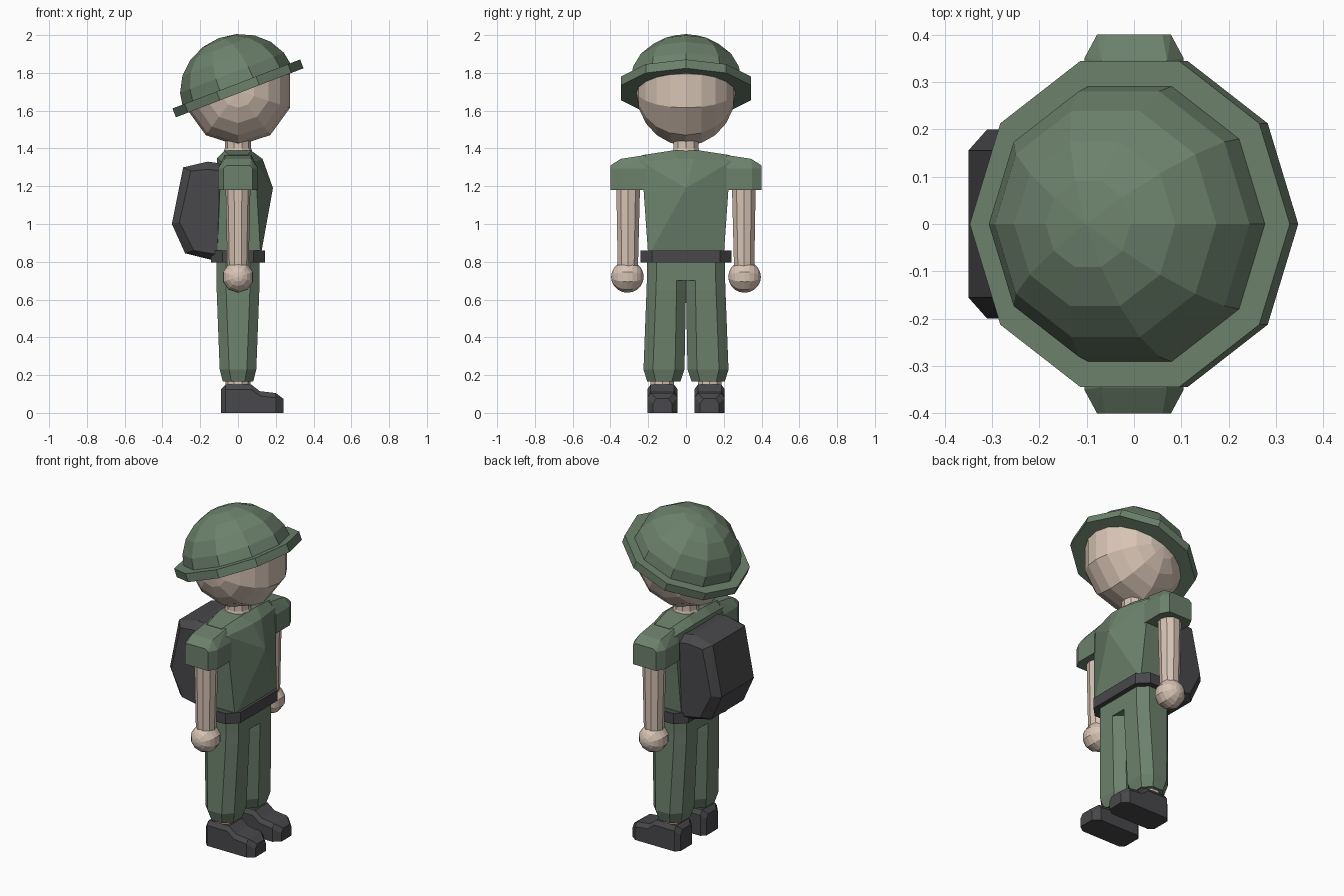
import bpy, bmesh, math
from mathutils import Matrix

if "Cube" in bpy.data.objects:
    bpy.data.objects.remove(bpy.data.objects["Cube"])


def material(name, rgb):
    m = bpy.data.materials.new(name)
    m.diffuse_color = (*rgb, 1)
    m.use_nodes = True
    m.node_tree.nodes["Principled BSDF"].inputs["Base Color"].default_value = m.diffuse_color
    return m


GREEN = material("green_cloth", (0.15, 0.22, 0.15))
SKIN = material("skin", (0.68, 0.55, 0.46))
DARK = material("dark_leather", (0.065, 0.065, 0.07))


def finish(name, bm, mat):
    bmesh.ops.recalc_face_normals(bm, faces=bm.faces)
    me = bpy.data.meshes.new(name)
    bm.to_mesh(me)
    bm.free()
    me.materials.append(mat)
    ob = bpy.data.objects.new(name, me)
    bpy.context.collection.objects.link(ob)
    return ob


def hull(name, pts, mat):
    bm = bmesh.new()
    for p in pts:
        bm.verts.new(p)
    res = bmesh.ops.convex_hull(bm, input=bm.verts)
    loose = [v for v in bm.verts if not v.link_faces]
    bmesh.ops.delete(bm, geom=loose, context='VERTS')
    bmesh.ops.dissolve_limit(bm, angle_limit=0.02, verts=bm.verts, edges=bm.edges)
    return finish(name, bm, mat)


def loft(name, rings, mat, matrix=None):
    bm = bmesh.new()
    loops = [[bm.verts.new(p) for p in r] for r in rings]
    n = len(loops[0])
    for a, b in zip(loops, loops[1:]):
        for i in range(n):
            j = (i + 1) % n
            bm.faces.new((a[i], a[j], b[j], b[i]))
    bm.faces.new(loops[0][::-1])
    bm.faces.new(loops[-1])
    bmesh.ops.remove_doubles(bm, verts=bm.verts, dist=0.0005)
    if matrix:
        bm.transform(matrix)
    return finish(name, bm, mat)


def circle(r, z, cy=0, n=10):
    return [(r * math.cos(2 * math.pi * i / n), cy + r * math.sin(2 * math.pi * i / n), z)
            for i in range(n)]


def octagon(x, y0, y1, z, c):
    # rectangle with cut corners
    return [(x, y0 + c, z), (x, y1 - c, z), (x - c, y1, z), (c - x, y1, z),
            (-x, y1 - c, z), (-x, y0 + c, z), (c - x, y0, z), (x - c, y0, z)]


def ball(name, radius, loc, mat, squash=1.0):
    bm = bmesh.new()
    bmesh.ops.create_uvsphere(bm, u_segments=10, v_segments=10, radius=radius)
    bm.transform(Matrix.Translation(loc) @ Matrix.Rotation(math.pi / 2, 4, 'X')
                 @ Matrix.Diagonal((1, 1, squash, 1)))
    return finish(name, bm, mat)


# Head and neck
ball("head", 0.29, (0, 0, 1.705), SKIN, 0.91)
loft("neck", [circle(0.082, 1.36), circle(0.07, 1.40), circle(0.07, 1.48)], SKIN)

# Helmet, tilted back
tilt = Matrix.Translation((0, 0, 1.718)) @ Matrix.Rotation(math.radians(-21), 4, 'Y')
loft("helmet_brim", [circle(0.362, -0.025), circle(0.362, 0.025)], GREEN, tilt)
dome = [circle(0.31 * math.cos(math.radians(a)), 0.285 * math.sin(math.radians(a)))
        for a in (0, 18, 36, 54, 72)]
dome.append([(0, 0, 0.285)] * 10)
bm = bmesh.new()
rows = [[bm.verts.new(p) for p in r] for r in dome[:-1]]
tip = bm.verts.new((0, 0, 0.285))
for a, b in zip(rows, rows[1:]):
    for i in range(10):
        bm.faces.new((a[i], a[(i + 1) % 10], b[(i + 1) % 10], b[i]))
for i in range(10):
    bm.faces.new((rows[-1][i], rows[-1][(i + 1) % 10], tip))
bm.transform(tilt)
finish("helmet_dome", bm, GREEN)

# Torso with a raised chest point
torso = [(0.185, 0, 1.19)]
for s in (-1, 1):
    torso += [(0.12, s * 0.2, 0.83), (-0.11, s * 0.2, 0.83),
              (0.09, s * 0.235, 1.33), (-0.09, s * 0.235, 1.33),
              (0.05, s * 0.23, 1.365), (-0.05, s * 0.23, 1.365),
              (0.07, s * 0.08, 1.388), (-0.07, s * 0.08, 1.388),
              (0.13, s * 0.04, 1.345), (-0.11, s * 0.08, 1.35)]
hull("torso", torso, GREEN)

# Belt and hips
loft("belt", [octagon(0.142, -0.24, 0.24, z, 0.06) for z in (0.795, 0.86)], DARK)
loft("hips", [octagon(0.113, -0.207, 0.207, z, 0.05) for z in (0.70, 0.82)], GREEN)

# Backpack
pack = []
for s in (-1, 1):
    for x, z in ((-0.09, 1.32), (-0.16, 1.33), (-0.29, 1.30), (-0.35, 1.0),
                 (-0.28, 0.845), (-0.14, 0.81), (-0.09, 0.81)):
        pack.append((x, s * 0.155, z))
    for x, z in ((-0.09, 1.28), (-0.16, 1.29), (-0.25, 1.28), (-0.31, 1.01),
                 (-0.235, 0.86), (-0.09, 0.835)):
        pack.append((x, s * 0.2, z))
hull("backpack", pack, DARK)

for side, s in (("right", -1), ("left", 1)):
    # Sleeve
    pts = []
    for e in (-1, 1):
        for y, w in ((0.215, 0.105), (0.35, 0.105), (0.4, 0.078)):
            pts += [(e * w, s * y, 1.18), (e * w, s * y, 1.295)]
        pts += [(e * 0.07, s * 0.215, 1.365), (e * 0.07, s * 0.345, 1.345),
                (e * 0.06, s * 0.4, 1.31)]
    hull(side + "_sleeve", pts, GREEN)

    # Arm and hand
    loft(side + "_arm", [circle(0.056, 0.75, s * 0.308), circle(0.066, 1.2, s * 0.306)], SKIN)
    ball(side + "_hand", 0.084, (0, s * 0.31, 0.72), SKIN, 1.03)

    # Trouser leg
    rings = [octagon(0.113, 0.0, 0.207, 0.71, 0.05), octagon(0.113, 0.0, 0.209, 0.65, 0.05),
             octagon(0.097, 0.008, 0.225, 0.23, 0.05), octagon(0.08, 0.03, 0.205, 0.165, 0.045)]
    flip = Matrix.Diagonal((1, s, 1, 1))
    loft(side + "_trouser_leg", rings, GREEN, flip)
    loft(side + "_ankle", [circle(0.065, z, s * 0.125) for z in (0.12, 0.2)], SKIN)

    # Shoe, lofted from heel to toe
    rings = []
    for x, w, h in ((-0.09, 0.055, 0.125), (-0.065, 0.08, 0.15), (0.07, 0.08, 0.15),
                    (0.115, 0.08, 0.115), (0.2, 0.08, 0.105), (0.24, 0.05, 0.075)):
        rings.append([(x, 0.125 + y, z) for y, z in
                      ((-w, 0), (w, 0), (w, h - 0.025), (w - 0.018, h),
                       (0.018 - w, h), (-w, h - 0.025))])
    loft(side + "_shoe", rings, DARK, flip)
